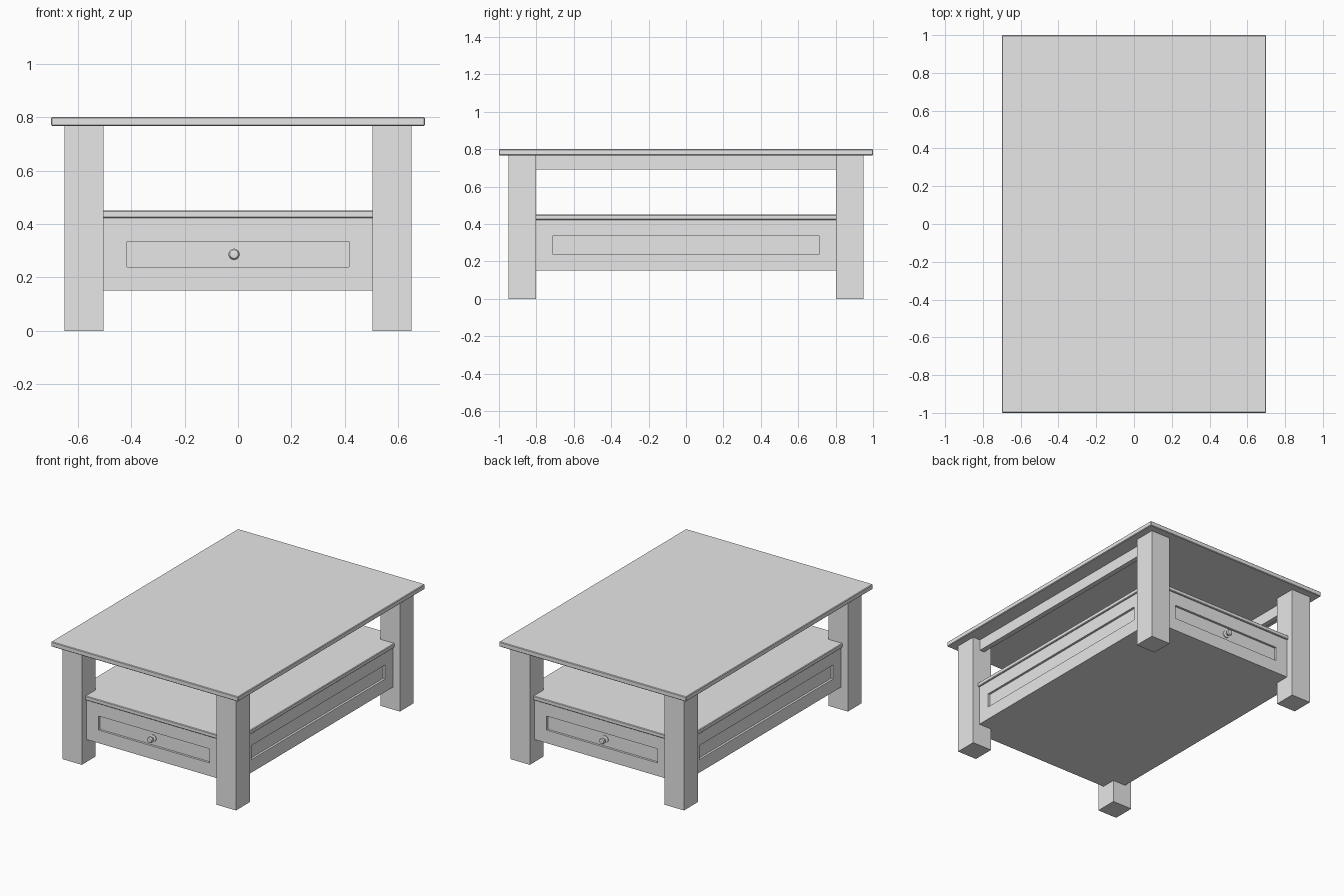
import bpy, bmesh, math
from mathutils import Vector, Matrix

cube = bpy.data.objects.get("Cube")
if cube:
    bpy.data.objects.remove(cube, do_unlink=True)

grey = bpy.data.materials.new("painted_grey")
grey.use_nodes = True
grey.diffuse_color = (0.8, 0.8, 0.8, 1)
grey.node_tree.nodes["Principled BSDF"].inputs["Base Color"].default_value = (0.8, 0.8, 0.8, 1)


def add_object(name, bm):
    mesh = bpy.data.meshes.new(name)
    bmesh.ops.recalc_face_normals(bm, faces=bm.faces)
    bm.to_mesh(mesh)
    bm.free()
    mesh.materials.append(grey)
    obj = bpy.data.objects.new(name, mesh)
    bpy.context.collection.objects.link(obj)
    return obj


def box_mesh(lo, hi):
    lo, hi = Vector(lo), Vector(hi)
    bm = bmesh.new()
    bmesh.ops.create_cube(bm, size=1)
    for v in bm.verts:
        v.co = (lo + hi) / 2 + v.co * (hi - lo)
    return bm


def box(name, lo, hi, bevel=0):
    obj = add_object(name, box_mesh(lo, hi))
    if bevel:
        mod = obj.modifiers.new("edge", 'BEVEL')
        mod.width, mod.segments = bevel, 1
    return obj


# Top and lower shelf, with a fine chamfer
box("table_top", (-0.7, -1, 0.767), (0.7, 1, 0.8), 0.004)
box("lower_shelf", (-0.61, -0.91, 0.422), (0.61, 0.91, 0.45), 0.004)

# Four square legs
for sx, side in ((-1, "right"), (1, "left")):
    for sy, end in ((-1, "front"), (1, "back")):
        c = Vector((sx * 0.577, sy * 0.876, 0))
        box(f"{end}_{side}_leg", c - Vector((0.073, 0.074, 0)),
            c + Vector((0.073, 0.074, 0.768)))
    # Long rail under the top
    x = sorted((sx * 0.56, sx * 0.595))
    box(f"{side}_rail", (x[0], -0.81, 0.692), (x[1], 0.81, 0.768))

# Drawer case with a sunken panel on each side
bm = box_mesh((-0.6, -0.9, 0.152), (0.6, 0.9, 0.423))
bm.normal_update()
half = (0.415, 0.715)
for face in [f for f in bm.faces if abs(f.normal.z) < 0.5]:
    along = 0 if abs(face.normal.y) > 0.5 else 1
    bmesh.ops.inset_individual(bm, faces=[face], thickness=0.05)
    for v in face.verts:
        v.co[along] = math.copysign(half[along], v.co[along])
        v.co.z = 0.335 if v.co.z > 0.285 else 0.24
    bmesh.ops.inset_individual(bm, faces=[face], thickness=0, depth=-0.015)
add_object("drawer_case", bm)

# Round knobs, turned from a profile of radius and distance from the panel
profile = [(0, 0), (0.024, 0), (0.024, 0.005), (0.01, 0.009), (0.01, 0.02),
           (0.019, 0.026), (0.021, 0.033), (0.016, 0.041), (0, 0.044)]
for end, sy in (("front", -1), ("back", 1)):
    bm = bmesh.new()
    ring = [bm.verts.new((r, sy * d, 0)) for r, d in profile]
    edges = [bm.edges.new(pair) for pair in zip(ring, ring[1:])]
    bmesh.ops.spin(bm, geom=ring + edges, cent=(0, 0, 0), axis=(0, 1, 0),
                   angle=math.tau, steps=16, use_merge=True)
    bmesh.ops.remove_doubles(bm, verts=bm.verts, dist=0.0001)
    bmesh.ops.transform(bm, verts=bm.verts,
                        matrix=Matrix.Translation((-0.015, sy * 0.885, 0.287)))
    knob = add_object(f"{end}_knob", bm)
    bpy.ops.object.select_all(action='DESELECT')
    knob.select_set(True)
    bpy.context.view_layer.objects.active = knob
    bpy.ops.object.shade_smooth_by_angle(angle=math.radians(40))
